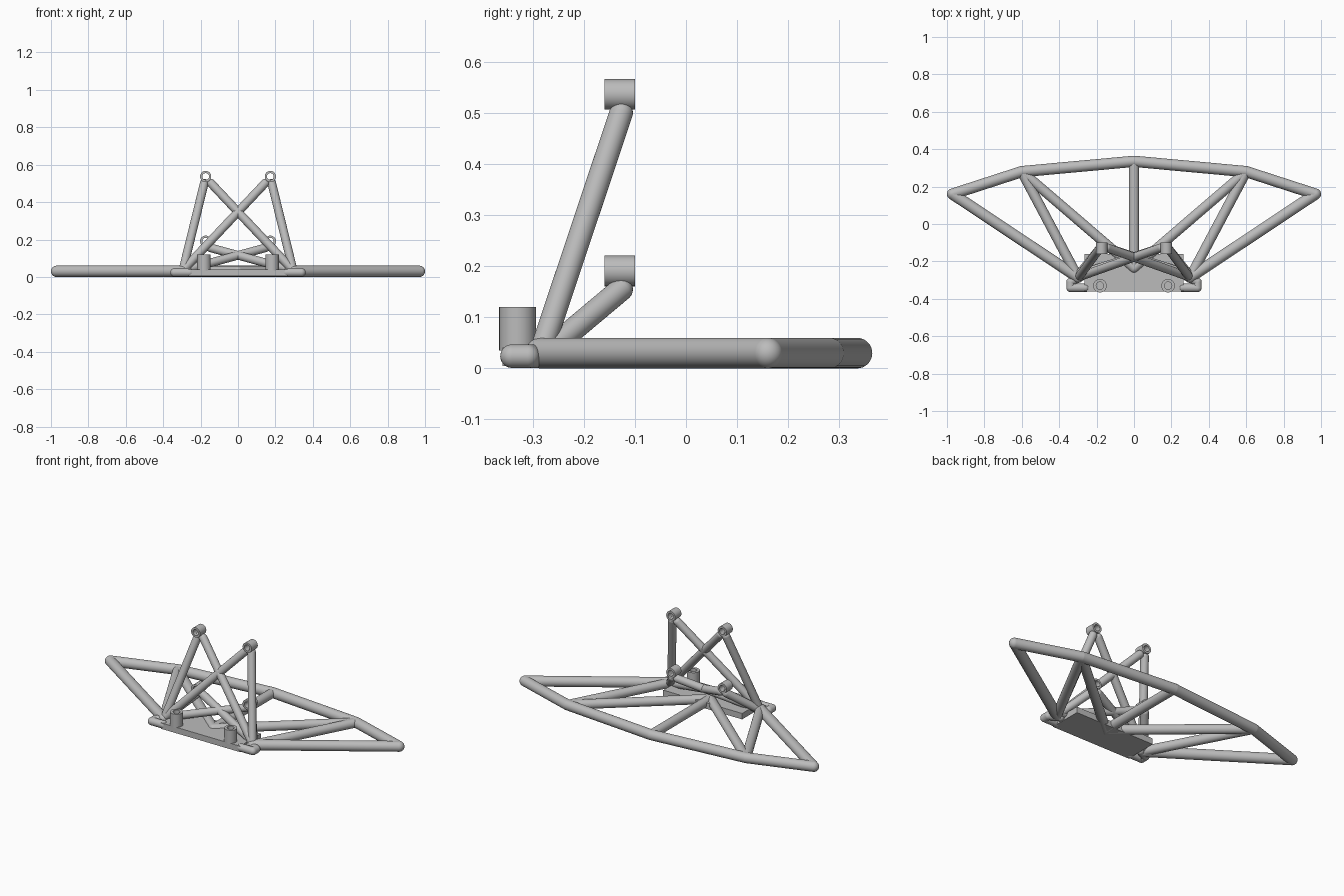
import bpy, bmesh
from mathutils import Vector

cube = bpy.data.objects.get("Cube")
if cube:
    bpy.data.objects.remove(cube)

metal = bpy.data.materials.new("grey metal")
metal.use_nodes = True
GREY = (0.5, 0.5, 0.5, 1)
metal.diffuse_color = GREY
metal.node_tree.nodes["Principled BSDF"].inputs["Base Color"].default_value = GREY


def finish(name, bm, smooth=True):
    bmesh.ops.recalc_face_normals(bm, faces=bm.faces)
    mesh = bpy.data.meshes.new(name)
    bm.to_mesh(mesh)
    bm.free()
    mesh.materials.append(metal)
    ob = bpy.data.objects.new(name, mesh)
    bpy.context.collection.objects.link(ob)
    if smooth:
        bpy.ops.object.select_all(action='DESELECT')
        ob.select_set(True)
        bpy.context.view_layer.objects.active = ob
        bpy.ops.object.shade_smooth_by_angle()
    return ob


def tube(name, points, r):
    """Round bar through the points, with rounded joints and ends."""
    bm = bmesh.new()
    pts = [Vector(p) for p in points]
    for p in pts:
        ball = bmesh.ops.create_uvsphere(bm, u_segments=24, v_segments=16, radius=r)
        bmesh.ops.translate(bm, verts=ball["verts"], vec=p)
    for a, b in zip(pts, pts[1:]):
        bar = bmesh.ops.create_cone(bm, cap_ends=False, segments=32, radius1=r,
                                    radius2=r, depth=(b - a).length)["verts"]
        turn = (b - a).to_track_quat('Z', 'Y').to_matrix()
        bmesh.ops.rotate(bm, verts=bar, matrix=turn)
        bmesh.ops.translate(bm, verts=bar, vec=(a + b) / 2)
    return finish(name, bm)


def bushing(name, start, end, outer, inner):
    """Hollow sleeve, spun from a rectangular section."""
    a, b = Vector(start), Vector(end)
    axis = (b - a).normalized()
    side = axis.orthogonal().normalized()
    bm = bmesh.new()
    ring = [bm.verts.new(p) for p in (a + side * inner, a + side * outer,
                                      b + side * outer, b + side * inner)]
    edges = [bm.edges.new((ring[i], ring[(i + 1) % 4])) for i in range(4)]
    bmesh.ops.spin(bm, geom=ring + edges, cent=a, axis=axis, angle=6.2831853,
                   steps=32, use_merge=True)
    bmesh.ops.remove_doubles(bm, verts=bm.verts, dist=0.0001)
    return finish(name, bm)


# Flat frame
Z = 0.03
back_mid = (0, 0.335, Z)
hub = (0, -0.235, Z)


def corner(s):
    return (s * 0.3, -0.285, Z)


def shoulder(s):
    return (s * 0.6, 0.28, Z)


def tip(s):
    return (s * 0.97, 0.16, Z)


tube("outer_hoop", [corner(-1), tip(-1), shoulder(-1), back_mid,
                    shoulder(1), tip(1), corner(1)], 0.03)
tube("centre_strut", [back_mid, hub], 0.027)

# Base plate
bm = bmesh.new()
bmesh.ops.create_cube(bm, size=1)
bmesh.ops.scale(bm, verts=bm.verts, vec=(0.53, 0.2, 0.036))
bmesh.ops.translate(bm, verts=bm.verts, vec=(0, -0.26, 0.023))
finish("base_plate", bm, smooth=False)

# Mirrored parts
for s, side in ((1, "left"), (-1, "right")):
    tube(side + "_inner_strut", [shoulder(s), corner(s)], 0.027)
    tube(side + "_diagonal_strut", [shoulder(s), hub], 0.027)
    tube(side + "_plate_end", [(s * 0.26, -0.341, 0.024), (s * 0.339, -0.341, 0.024),
                               (s * 0.339, -0.31, 0.024), (s * 0.28, -0.28, 0.024)], 0.023)
    bushing(side + "_front_post", (s * 0.182, -0.33, 0.035),
            (s * 0.182, -0.33, 0.12), 0.036, 0.02)
    # Upper and lower pairs of mounts with their crossing legs
    for level, z, foot_y in (("upper", 0.537, -0.283), ("lower", 0.191, -0.27)):
        x = s * 0.173
        bushing(f"{side}_{level}_mount", (x, -0.16, z), (x, -0.10, z), 0.03, 0.018)
        top = (x, -0.127, z - 0.036)
        for d, kind in ((s, "leg"), (-s, "cross_leg")):
            # Legs meet the underside of the mount, just off its centre
            joint = (x + (d * 0.3 - x) * 0.06, top[1], top[2])
            tube(f"{side}_{level}_{kind}", [joint, (d * 0.295, foot_y, 0.035)], 0.023)
